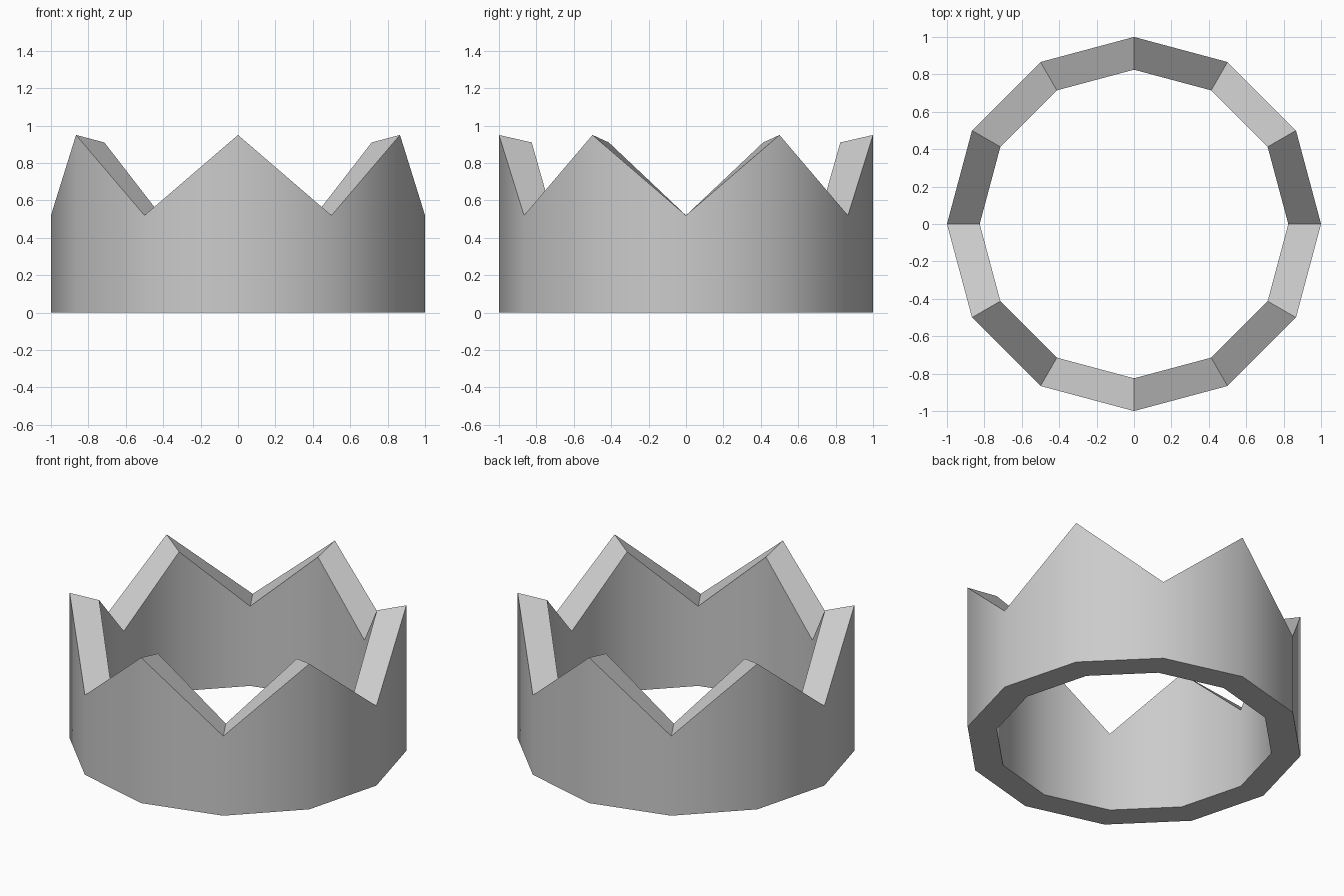
import bpy, bmesh, math

if "Cube" in bpy.data.objects:
    bpy.data.objects.remove(bpy.data.objects["Cube"])

SIDES = 12
OUTER, INNER = 1.0, 0.825
VALLEY, PEAK_OUT, PEAK_IN = 0.52, 0.95, 0.91

bm = bmesh.new()

# Four-point wall section at each corner; peaks and valleys alternate
sections = []
for i in range(SIDES):
    a = 2 * math.pi * i / SIDES
    peak = i % 2 == 1
    profile = [(OUTER, 0), (OUTER, PEAK_OUT if peak else VALLEY),
               (INNER, PEAK_IN if peak else VALLEY), (INNER, 0)]
    sections.append([bm.verts.new((r * math.cos(a), r * math.sin(a), z))
                     for r, z in profile])

# Bridge neighbouring sections into a closed ring
for i in range(SIDES):
    s, t = sections[i], sections[(i + 1) % SIDES]
    for k in range(4):
        n = (k + 1) % 4
        bm.faces.new((s[k], t[k], t[n], s[n]))
bmesh.ops.recalc_face_normals(bm, faces=bm.faces)

mesh = bpy.data.meshes.new("crown_band")
bm.to_mesh(mesh)
bm.free()
crown = bpy.data.objects.new("crown_band", mesh)
bpy.context.collection.objects.link(crown)

# Smooth walls, crisp rims
bpy.context.view_layer.objects.active = crown
crown.select_set(True)
bpy.ops.object.shade_smooth_by_angle(angle=math.radians(35))
